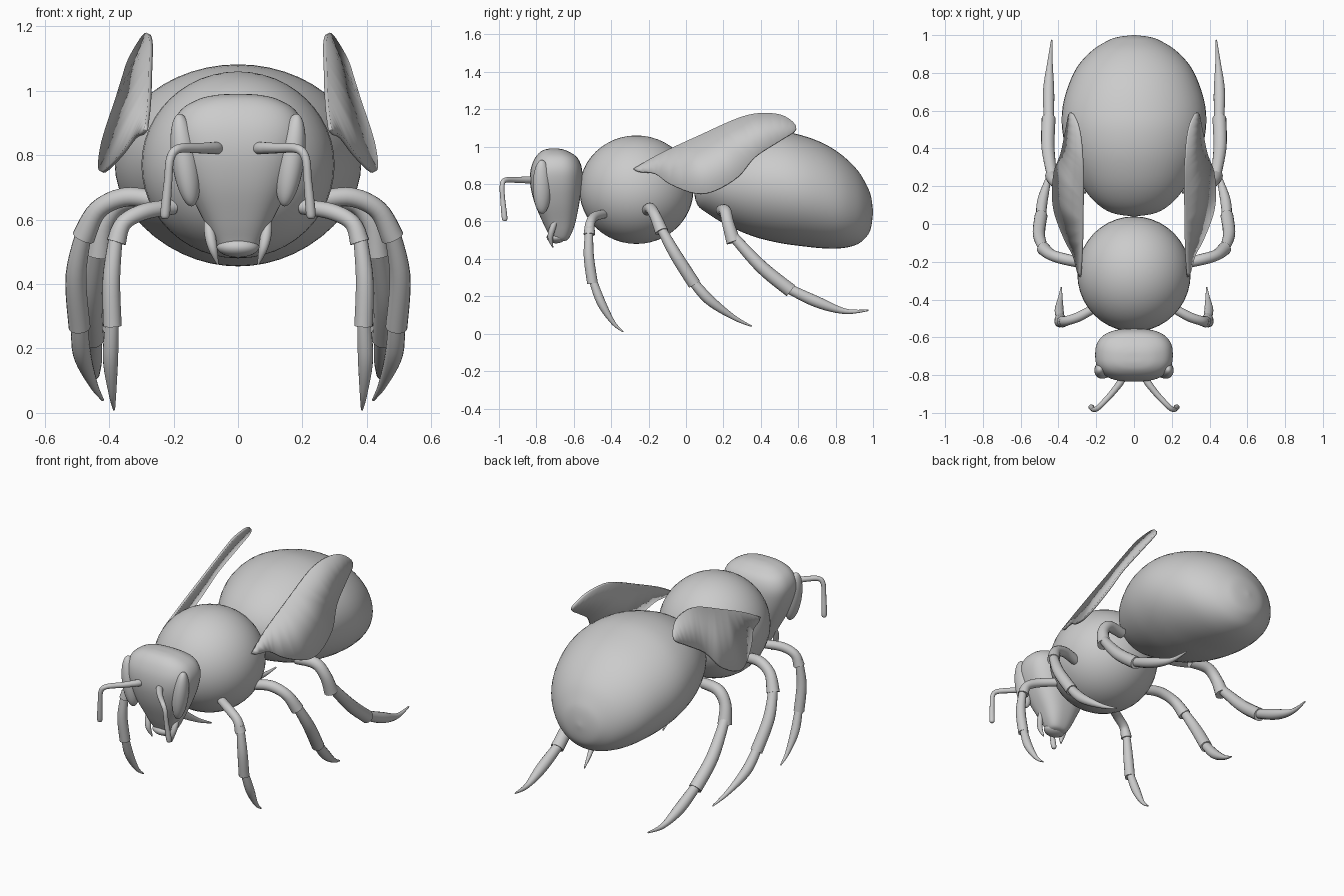
import bpy, bmesh, math
from mathutils import Vector

if "Cube" in bpy.data.objects:
    bpy.data.objects.remove(bpy.data.objects["Cube"])


def spline(rows, steps):
    """Catmull-Rom interpolation of tuples of any length."""
    out = []
    n = len(rows)
    for i in range(n - 1):
        p = [rows[max(0, min(n - 1, i + k))] for k in (-1, 0, 1, 2)]
        for s in range(steps):
            t = s / steps
            out.append([b + 0.5 * t * (c - a + t * (2*a - 5*b + 4*c - d + t * (3*(b - c) + d - a)))
                        for a, b, c, d in zip(*p)])
    return out + [list(rows[-1])]


def skin(bm, rings):
    """Skin closed rings of points and cap both ends."""
    vs = [[bm.verts.new(p) for p in r] for r in rings]
    n = len(vs[0])
    for a, b in zip(vs, vs[1:]):
        for i in range(n):
            j = (i + 1) % n
            bm.faces.new((a[i], a[j], b[j], b[i]))
    bm.faces.new(vs[0])
    bm.faces.new(vs[-1])


def finish(bm, name, mirror=False, angle=50):
    bmesh.ops.recalc_face_normals(bm, faces=bm.faces[:])
    me = bpy.data.meshes.new(name)
    bm.to_mesh(me)
    bm.free()
    ob = bpy.data.objects.new(name, me)
    bpy.context.collection.objects.link(ob)
    if mirror:
        ob.modifiers.new("mirror", 'MIRROR').use_mirror_merge = False
    bpy.ops.object.select_all(action='DESELECT')
    ob.select_set(True)
    bpy.context.view_layer.objects.active = ob
    bpy.ops.object.shade_smooth_by_angle(angle=math.radians(angle))
    return ob


def section(power, n=48):
    """Unit superellipse."""
    for i in range(n):
        a = 2 * math.pi * i / n
        c, s = math.cos(a), math.sin(a)
        yield (math.copysign(abs(c) ** (2 / power), c), math.copysign(abs(s) ** (2 / power), s))


def tube(bm, pts, sides=16, steps=6):
    """Round tube along (x, y, z, radius) points."""
    path = spline(pts, steps)
    rings = []
    for i, p in enumerate(path):
        d = Vector(path[min(i + 1, len(path) - 1)][:3]) - Vector(path[max(i - 1, 0)][:3])
        d.normalize()
        u = d.cross(Vector((0.3, 1, 0.1)) if abs(d.y) < 0.8 else Vector((1, 0, 0.2))).normalized()
        if i and u.dot(last) < 0.9:
            u = (last - d * last.dot(d)).normalized()
        last = u
        v = d.cross(u)
        rings.append([Vector(p[:3]) + p[3] * (u * c + v * s) for c, s in section(2, sides)])
    skin(bm, rings)


def ball(name, loc, size, rot=(0, 0, 0), mirror=False):
    bm = bmesh.new()
    bmesh.ops.create_uvsphere(bm, u_segments=40, v_segments=24, radius=1)
    bmesh.ops.scale(bm, vec=size, verts=bm.verts)
    from mathutils import Euler
    bmesh.ops.rotate(bm, matrix=Euler(rot).to_matrix(), verts=bm.verts)
    bmesh.ops.translate(bm, vec=loc, verts=bm.verts)
    return finish(bm, name, mirror)


# Thorax
ball("thorax", (0, -0.265, 0.77), (0.30, 0.305, 0.29))

# Abdomen: y, half width, bottom z, top z
rows = [(.04, .005, .775, .785), (.06, .12, .69, .87), (.12, .21, .64, .95), (.22, .285, .58, 1.02),
        (.36, .35, .52, 1.07), (.5, .38, .485, 1.082), (.62, .378, .468, 1.06), (.74, .345, .456, 1.015),
        (.84, .295, .458, .95), (.92, .22, .48, .87), (.97, .14, .525, .785), (.99, .085, .57, .73),
        (1.0, .005, .645, .655)]
bm = bmesh.new()
skin(bm, [[(w * c, y, (b + t) / 2 + (t - b) / 2 * s) for c, s in section(2)] for y, w, b, t in spline(rows, 4)])
finish(bm, "abdomen", angle=80)

# Head: z, half width, front y, back y
rows = [(.495, .03, -.70, -.65), (.505, .055, -.72, -.63), (.54, .078, -.738, -.61), (.6, .108, -.768, -.59),
        (.7, .158, -.81, -.57), (.8, .195, -.833, -.556), (.88, .205, -.83, -.556), (.94, .178, -.807, -.58),
        (.975, .12, -.775, -.63), (.988, .06, -.74, -.67), (.99, .005, -.71, -.70)]
bm = bmesh.new()
skin(bm, [[(w * c, (f + b) / 2 + (b - f) / 2 * s, z) for c, s in section(2.6)] for z, w, f, b in spline(rows, 4)])
finish(bm, "head", angle=80)

# Eyes and mouth
ball("eyes", (0.163, -0.77, 0.785), (0.042, 0.05, 0.145), (0.05, 0.13, 0.3), True)
ball("mouth", (0, -0.695, 0.515), (0.065, 0.05, 0.032))

# Antennae
bm = bmesh.new()
tube(bm, [(.055, -.80, .82, .016), (.07, -.835, .822, .019), (.12, -.90, .822, .016), (.185, -.968, .82, .014),
          (.21, -.983, .79, .013), (.217, -.98, .72, .013), (.226, -.97, .62, .015), (.227, -.969, .602, .006)])
finish(bm, "antennae", True)

# Mandibles
bm = bmesh.new()
tube(bm, [(.092, -.69, .62, .012), (.088, -.715, .56, .017), (.078, -.725, .51, .014), (.063, -.712, .462, .003)])
finish(bm, "mandibles", True)

# Legs: thigh, shin with flared end, tapering foot; scaled radius per pair
legs = {
    "front_legs": (0.85, [(.2, -.44, .64), (.29, -.49, .625), (.355, -.512, .59), (.378, -.517, .53)],
                   [(.376, -.517, .57), (.393, -.52, .42), (.39, -.50, .27)],
                   [(.39, -.503, .30), (.396, -.455, .17), (.39, -.39, .06), (.385, -.335, .01)]),
    "middle_legs": (1.0, [(.25, -.21, .66), (.35, -.19, .67), (.435, -.165, .63), (.48, -.13, .545)],
                    [(.472, -.145, .585), (.503, -.06, .43), (.492, .045, .265)],
                    [(.493, .02, .30), (.485, .12, .185), (.45, .25, .09), (.42, .35, .04)]),
    "hind_legs": (1.08, [(.25, .19, .66), (.36, .21, .655), (.415, .225, .59), (.432, .255, .49)],
                  [(.43, .235, .54), (.455, .40, .36), (.452, .56, .23)],
                  [(.45, .53, .25), (.452, .7, .17), (.445, .85, .12), (.435, .975, .125)]),
}
for name, (k, thigh, shin, foot) in legs.items():
    bm = bmesh.new()
    for pts, radii in ((thigh, (.028, .030, .030, .036)), (shin, (.024, .032, .034)),
                       (foot, (.024, .028, .014, .004))):
        tube(bm, [(*p, r * k) for p, r in zip(pts, radii)])
    finish(bm, name, True)

# Wings: side outline (y, z) on a slanted sheet
outline = [(-.28, .88), (-.14, .96), (.075, 1.06), (.29, 1.155), (.42, 1.178), (.53, 1.16), (.59, 1.095),
           (.50, 1.03), (.37, .945), (.28, .84), (.155, .765), (.05, .75), (-.085, .80), (-.165, .855),
           (-.25, .866), (-.28, .88)]
bm = bmesh.new()
edge = [bm.verts.new((.29 + .205 * (y + .28) - .479 * (z - .87) - .1 * max(0, y - .35), y, z))
        for y, z in spline(outline, 4)[:-1]]
bmesh.ops.triangle_fill(bm, use_beauty=True, edges=[bm.edges.new((a, b)) for a, b in zip(edge, edge[1:] + edge[:1])])
wings = finish(bm, "wings", True)
solid = wings.modifiers.new("thickness", 'SOLIDIFY')
solid.thickness = 0.012
solid.offset = 0
